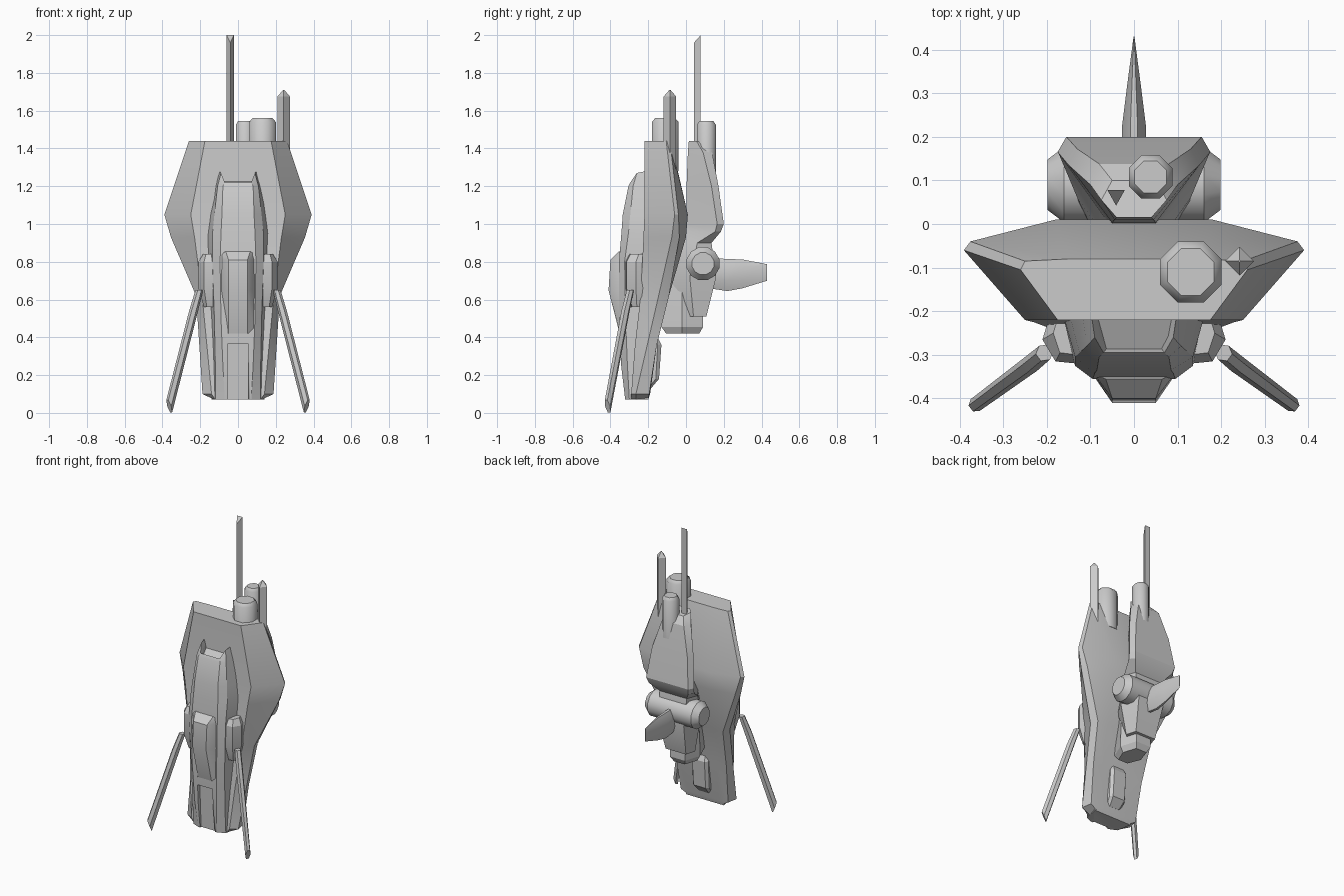
import bpy, bmesh, math
from mathutils import Vector, Matrix

if "Cube" in bpy.data.objects:
    bpy.data.objects.remove(bpy.data.objects["Cube"])


def finish(name, bm, mirror=False, angle=25):
    bmesh.ops.recalc_face_normals(bm, faces=bm.faces)
    me = bpy.data.meshes.new(name)
    bm.to_mesh(me)
    bm.free()
    ob = bpy.data.objects.new(name, me)
    bpy.context.collection.objects.link(ob)
    if mirror:
        mod = ob.modifiers.new("mirror", 'MIRROR')
        mod.use_clip = False
        mod.use_mirror_merge = False
    bpy.ops.object.select_all(action='DESELECT')
    ob.select_set(True)
    bpy.context.view_layer.objects.active = ob
    bpy.ops.object.shade_smooth_by_angle(angle=math.radians(angle))
    return ob


def loft_mesh(rings):
    """Rings of 3D points joined by quads, capped; returns the mesh and first cap."""
    bm = bmesh.new()
    vs = [[bm.verts.new(p) for p in r] for r in rings]
    n = len(vs[0])
    for a, b in zip(vs, vs[1:]):
        for i in range(n):
            j = (i + 1) % n
            bm.faces.new((a[i], a[j], b[j], b[i]))
    top = bm.faces.new(vs[0])
    bm.faces.new(vs[-1])
    bmesh.ops.recalc_face_normals(bm, faces=bm.faces)
    return bm, top


def body_rings(sections):
    """(z, right half outline front to back) mirrored into closed rings."""
    out = []
    for z, half in sections:
        pts = [(p[0], p[1], z + (p[2] if len(p) > 2 else 0)) for p in half]
        out.append(pts + [(-x, y, h) for x, y, h in reversed(pts)])
    return out


def turned(name, center, axis, sides, stations, spin=0.0, angle=25):
    """Regular-sided solid along z or x from (offset, radius) stations."""
    rings = []
    for t, r in stations:
        ring = []
        for i in range(sides):
            a = spin + 2 * math.pi * i / sides
            u, v = r * math.cos(a), r * math.sin(a)
            off = (u, v, t) if axis == 'z' else (t, u, v)
            ring.append(Vector(center) + Vector(off))
        rings.append(ring)
    return finish(name, loft_mesh(rings)[0], angle=angle)


# broad armoured plate
bm, _ = loft_mesh(body_rings([
    (1.44, [(.175, -.22), (.26, -.105), (.25, -.085), (.15, -.08)]),
    (1.05, [(.25, -.22), (.39, -.06), (.375, -.04), (.18, .01)]),
    (.93, [(.23, -.225), (.355, -.075), (.34, -.035), (.17, 0)]),
    (.62, [(.19, -.24), (.222, -.145), (.21, -.09), (.13, -.09)]),
    (.36, [(.165, -.27), (.205, -.205), (.19, -.155), (.12, -.155)]),
    (.10, [(.14, -.29), (.188, -.265), (.175, -.195), (.11, -.19)]),
    (.07, [(.12, -.29), (.125, -.265), (.12, -.20), (.1, -.20)]),
]))
finish("armour_plate", bm)

# raised front hull with a scooped top opening
bm, top = loft_mesh(body_rings([
    (1.29, [(.07, -.295, -.07), (.09, -.26, -.02), (.105, -.16)]),
    (1.20, [(.08, -.305), (.108, -.28), (.125, -.16)]),
    (1.05, [(.085, -.335), (.125, -.295), (.155, -.18)]),
    (.95, [(.09, -.342), (.135, -.305), (.17, -.18)]),
    (.80, [(.095, -.355), (.135, -.325), (.165, -.18)]),
    (.50, [(.09, -.355), (.125, -.32), (.155, -.18)]),
    (.25, [(.08, -.343), (.12, -.31), (.15, -.18)]),
    (.07, [(.07, -.322), (.12, -.30), (.14, -.2)]),
]))
bmesh.ops.inset_region(bm, faces=[top], thickness=.012, depth=0)
bmesh.ops.translate(bm, verts=top.verts, vec=(0, 0, -.035))
hull = finish("front_hull", bm)

# recessed notch low on the hull
bm = bmesh.new()
bmesh.ops.create_cube(bm, size=1, matrix=Matrix.LocRotScale(
    Vector((0, -.355, .21)), None, Vector((.11, .09, .31))))
for v in bm.verts:
    if v.co.y > -.35 and v.co.z > .2:
        v.co.y = -.325
cutter = finish("notch_cutter", bm)
cutter.hide_render = True
cutter.hide_set(True)
mod = hull.modifiers.new("notch", 'BOOLEAN')
mod.operation = 'DIFFERENCE'
mod.solver = 'EXACT'
mod.object = cutter

# nose fairing on the front of the hull
bm, _ = loft_mesh(body_rings([
    (.86, [(.065, -.355, -.005), (.09, -.345, -.02), (.09, -.30)]),
    (.81, [(.05, -.40), (.09, -.348), (.10, -.30)]),
    (.65, [(.05, -.41), (.09, -.352), (.10, -.30)]),
    (.42, [(.05, -.352), (.085, -.345), (.09, -.30)]),
]))
finish("front_fairing", bm)

# shoulder pods
bm, _ = loft_mesh([[(x, y, z) for x, y in pts] for z, pts in (
    (.84, [(.13, -.30), (.17, -.295), (.185, -.25), (.17, -.2), (.13, -.2)]),
    (.80, [(.13, -.32), (.18, -.315), (.21, -.265), (.19, -.2), (.13, -.2)]),
    (.66, [(.13, -.32), (.18, -.315), (.21, -.265), (.19, -.2), (.13, -.2)]),
    (.56, [(.13, -.29), (.165, -.285), (.18, -.26), (.17, -.2), (.13, -.2)]))])
finish("shoulder_pod", bm, mirror=True)

# splayed blades hanging from the pods
along, across = Vector((.79, -.61, 0)), Vector((.61, .79, 0))
rings = []
for center, w, t, tilt in (((.205, -.295, .65), .018, .020, 0),
                           ((.235, -.32, .54), .022, .021, 0),
                           ((.364, -.415, .035), .013, .017, .033)):
    rings.append([Vector(center) + along * (w * a) + across * (t * b)
                  + Vector((0, 0, tilt * a))
                  for a, b in ((-1, -.5), (0, -1), (1, -.5), (1, .5), (0, 1), (-1, .5))])
bm, _ = loft_mesh(rings)
finish("leg_blade", bm, mirror=True)

# rear unit
bm, _ = loft_mesh(body_rings([
    (1.44, [(.04, .015), (.075, .055), (.05, .10, -.015)]),
    (1.38, [(.045, .01), (.10, .09), (.08, .138)]),
    (1.20, [(.05, .003), (.15, .135), (.13, .172)]),
    (1.0, [(.05, 0), (.175, .165), (.155, .2)]),
    (.96, [(.05, -.01), (.17, .155), (.145, .185)]),
    (.90, [(.055, -.045), (.13, .06), (.10, .135)]),
    (.72, [(.06, -.085), (.12, .02), (.095, .16)]),
    (.51, [(.05, 0), (.095, .04), (.075, .108)]),
]))
finish("rear_unit", bm)

# blunt nozzle under the rear unit
bm, _ = loft_mesh(body_rings([
    (.70, [(.04, -.10), (.08, -.02), (.05, .08)]),
    (.50, [(.045, -.13), (.09, -.02), (.055, .09)]),
    (.455, [(.045, -.13), (.09, -.02), (.055, .09)]),
    (.42, [(.035, -.105), (.07, -.02), (.04, .07)]),
]))
finish("lower_nozzle", bm)

# horizontal drum
turned("cross_drum", (0, .09, .79), 'x', 12,
       [(-.198, .06), (-.16, .09), (.16, .09), (.198, .06)], math.pi / 12, 35)

# tail blade, thinning to an edge at the back
rings = []
for y, w, lo, hi in ((.12, .028, .66, .82), (.22, .028, .645, .815),
                     (.30, .018, .66, .812), (.43, .001, .70, .787)):
    m = (lo + hi) / 2
    rings.append([(-w, y, m - .03), (-w * .3, y, lo), (w * .3, y, lo),
                  (w, y, m - .03), (w, y, m + .04), (w * .3, y, hi),
                  (-w * .3, y, hi), (-w, y, m + .04)])
finish("tail_blade", loft_mesh(rings)[0])

# pad on the lower back of the plate
bm, _ = loft_mesh(body_rings([
    (.41, [(.05, -.24), (.05, -.165), (.035, -.155)]),
    (.36, [(.06, -.24), (.06, -.15), (.045, -.13)]),
    (.18, [(.06, -.24), (.06, -.16), (.045, -.143)]),
    (.13, [(.05, -.24), (.05, -.2), (.035, -.185)]),
]))
finish("back_pad", bm)

# top canisters
turned("large_canister", (.13, -.11, 0), 'z', 8,
       [(1.28, .076), (1.54, .076), (1.56, .058)], math.pi / 8, 50)
turned("small_canister", (.038, .108, 0), 'z', 8,
       [(1.22, .054), (1.525, .054), (1.545, .04)], math.pi / 8, 50)

# short square spike
turned("short_antenna", (.242, -.085, 0), 'z', 4,
       [(1.10, .033), (1.675, .033), (1.71, .003)], 0)

# tall triangular antenna with a slanted tip
base = [(-.061, .078), (-.021, .078), (-.041, .042)]
bm, _ = loft_mesh([[(x, y, 1.35) for x, y in base],
                   [(x, y, 2.0 if y > .05 else 1.96) for x, y in base]])
finish("tall_antenna", bm)
